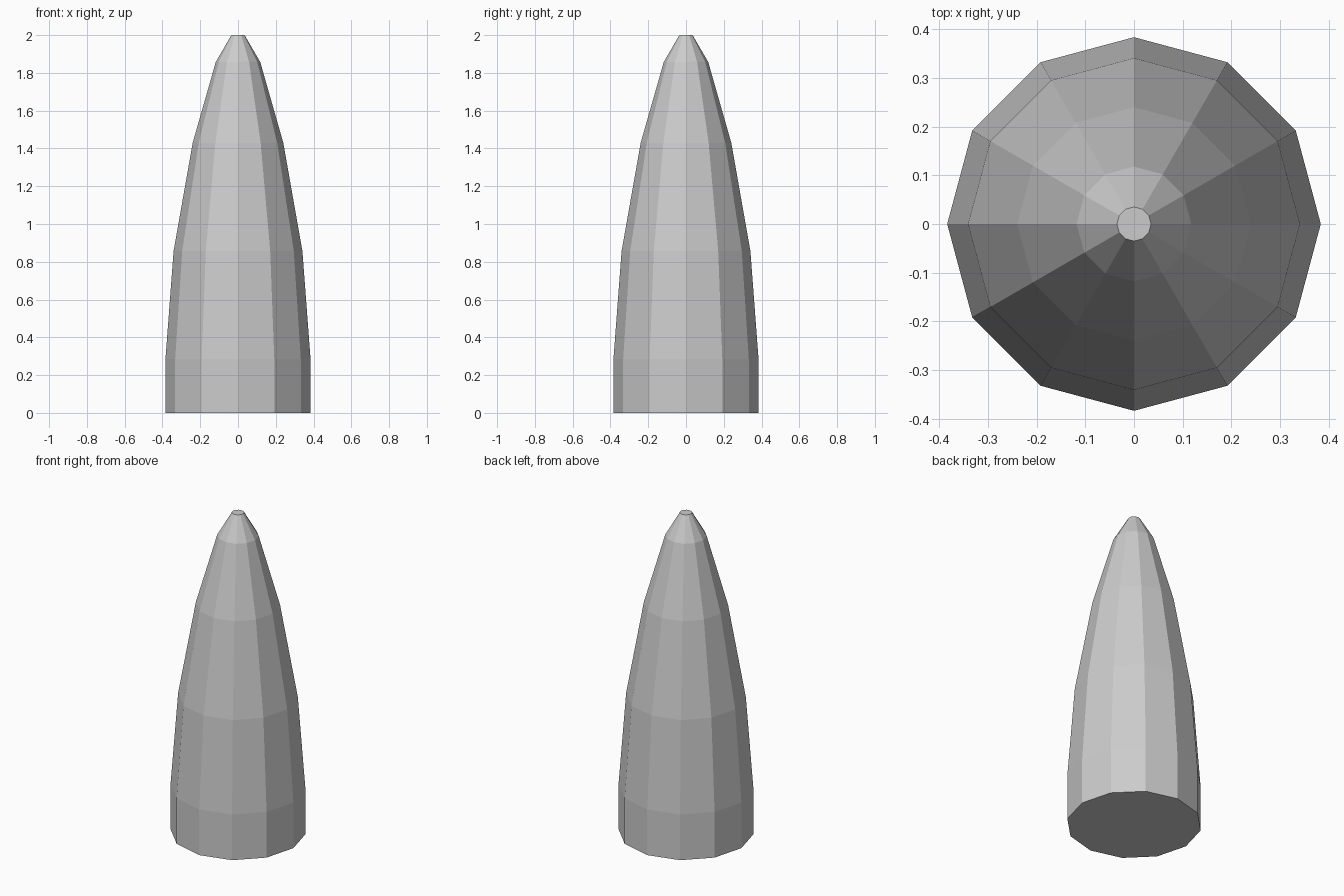
import bpy, bmesh
from math import cos, sin, tau

if "Cube" in bpy.data.objects:
    bpy.data.objects.remove(bpy.data.objects["Cube"])

SIDES = 12
# (radius, height) rings from base to blunt tip
PROFILE = [(0.384, 0), (0.384, 0.286), (0.341, 0.857),
           (0.24, 1.429), (0.118, 1.857), (0.035, 2.0)]

bm = bmesh.new()
rings = [[bm.verts.new((r * cos(tau * i / SIDES), r * sin(tau * i / SIDES), z))
          for i in range(SIDES)] for r, z in PROFILE]

# Tapered side walls
for low, high in zip(rings, rings[1:]):
    for i in range(SIDES):
        j = (i + 1) % SIDES
        bm.faces.new((low[i], low[j], high[j], high[i]))

# Flat base and tip caps
bm.faces.new(rings[0][::-1])
bm.faces.new(rings[-1])

mesh = bpy.data.meshes.new("tapered_spike")
bm.to_mesh(mesh)
bm.free()
bpy.context.collection.objects.link(bpy.data.objects.new("tapered_spike", mesh))
